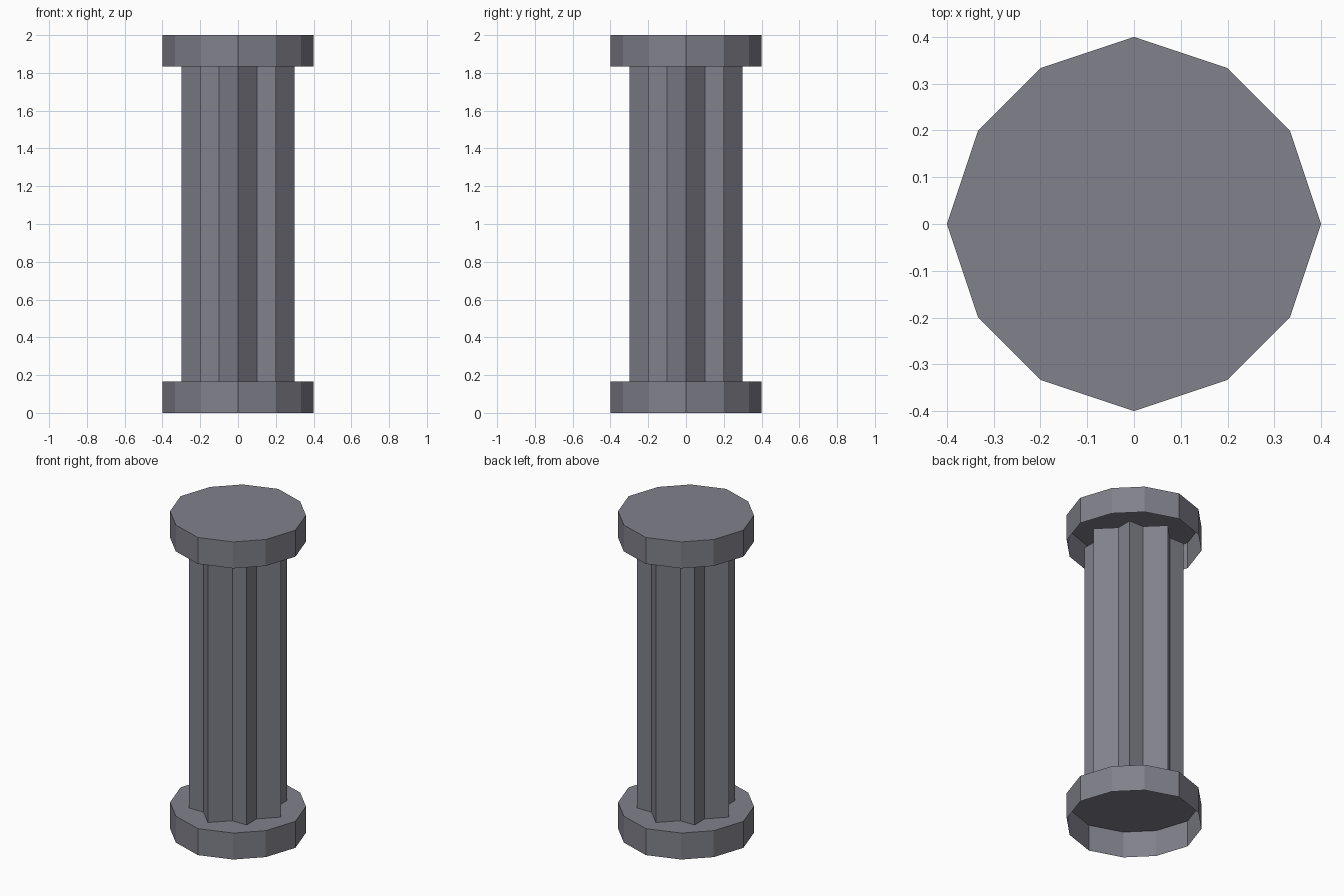
import bpy
import bmesh

if "Cube" in bpy.data.objects:
    bpy.data.objects.remove(bpy.data.objects["Cube"])


def rotate_four(quarter):
    """Repeat a quarter outline around the z axis in 90 degree steps."""
    points = []
    pts = list(quarter)
    for _ in range(4):
        points += pts
        pts = [(-y, x) for x, y in pts]
    return points


def prism(name, outline, z0, z1, open_bottom=False):
    """Extrude a closed outline into a flat-shaded solid or open-bottomed shell."""
    bm = bmesh.new()
    base = bm.faces.new([bm.verts.new((x, y, z0)) for x, y in outline])
    top = bmesh.ops.extrude_face_region(bm, geom=[base], use_keep_orig=True)
    verts = [v for v in top["geom"] if isinstance(v, bmesh.types.BMVert)]
    bmesh.ops.translate(bm, verts=verts, vec=(0, 0, z1 - z0))
    bmesh.ops.recalc_face_normals(bm, faces=bm.faces[:])
    if open_bottom:
        bottom = [f for f in bm.faces if f.normal.z < -0.9]
        bmesh.ops.delete(bm, geom=bottom, context='FACES_ONLY')
    mesh = bpy.data.meshes.new(name)
    bm.to_mesh(mesh)
    bm.free()
    mesh.materials.append(stone)
    obj = bpy.data.objects.new(name, mesh)
    bpy.context.collection.objects.link(obj)
    return obj


HEIGHT = 2.0
CAP = 1 / 6

stone = bpy.data.materials.new("dark_stone")
stone.diffuse_color = (0.22, 0.22, 0.26, 1)
stone.use_nodes = True
stone.node_tree.nodes["Principled BSDF"].inputs["Base Color"].default_value = stone.diffuse_color

# Twelve-sided base and capital, hollow and open underneath
cap_outline = rotate_four([(0.4, 0), (1 / 3, 0.2), (0.2, 1 / 3)])
prism("base", cap_outline, 0, CAP, open_bottom=True)
prism("capital", cap_outline, HEIGHT - CAP, HEIGHT, open_bottom=True)

# Shaft: eight-pointed star (a square overlapped by a diamond)
star_outline = rotate_four([(0.3, 0), (0.2, 0.1), (0.2, 0.2), (0.1, 0.2)])
prism("shaft", star_outline, CAP, HEIGHT - CAP)
